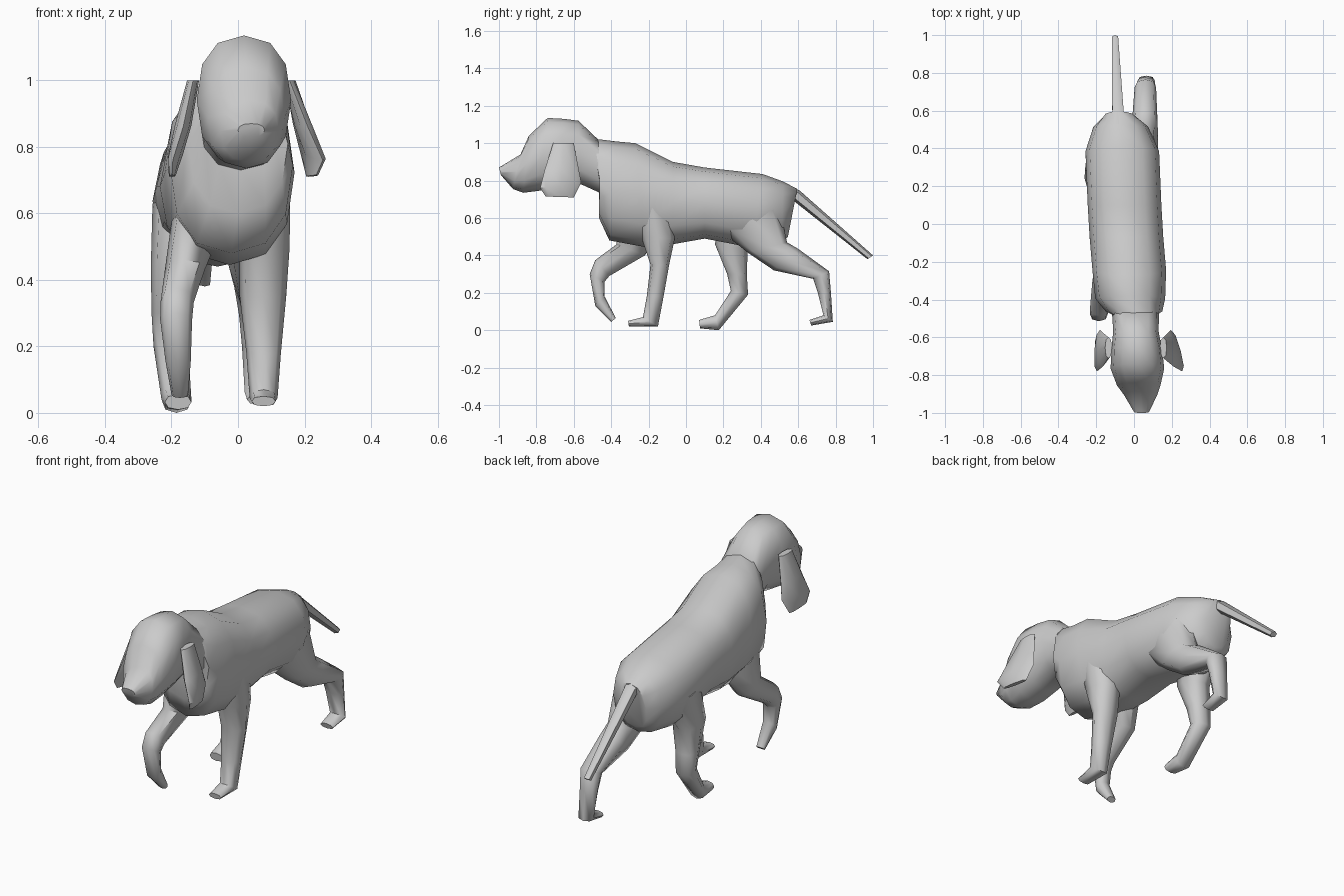
import bpy, bmesh, math
from mathutils import Vector


def loft(name, rings, sides=8, square=0.85):
    """Ring = (y1, z1, y2, z2, centre x, half width[, x skew]); y/z pairs span the section."""
    bm = bmesh.new()
    loops = []
    for y1, z1, y2, z2, cx, w, *skew in rings:
        s = skew[0] if skew else 0
        a, b = Vector((cx + s, y1, z1)), Vector((cx - s, y2, z2))
        mid, half = (a + b) / 2, (a - b) / 2
        loop = []
        for i in range(sides):
            t = 2 * math.pi * i / sides
            c, n = (math.copysign(abs(v) ** square, v) if abs(v) > 1e-6 else 0
                    for v in (math.cos(t), math.sin(t)))
            loop.append(bm.verts.new(mid + half * c + Vector((w * n, 0, 0))))
        loops.append(loop)
    for p, q in zip(loops, loops[1:]):
        for i in range(sides):
            j = (i + 1) % sides
            bm.faces.new((p[i], p[j], q[j], q[i]))
    bm.faces.new(loops[0])
    bm.faces.new(loops[-1])
    bmesh.ops.recalc_face_normals(bm, faces=bm.faces)
    me = bpy.data.meshes.new(name)
    bm.to_mesh(me)
    bm.free()
    ob = bpy.data.objects.new(name, me)
    bpy.context.collection.objects.link(ob)
    bpy.ops.object.select_all(action='DESELECT')
    ob.select_set(True)
    bpy.context.view_layer.objects.active = ob
    bpy.ops.object.shade_smooth_by_angle(angle=math.radians(55))
    return ob


# Torso, rump to neck base
loft("torso", [
    (0.595, 0.755, 0.545, 0.50, -0.08, 0.08),
    (0.52, 0.795, 0.51, 0.46, -0.07, 0.145),
    (0.41, 0.835, 0.36, 0.44, -0.062, 0.195),
    (0.10, 0.87, 0.10, 0.49, -0.05, 0.195),
    (-0.07, 0.90, -0.07, 0.46, -0.04, 0.195),
    (-0.27, 1.00, -0.22, 0.445, -0.025, 0.195),
    (-0.38, 1.01, -0.41, 0.48, -0.02, 0.185),
    (-0.46, 1.02, -0.465, 0.60, 0.0, 0.15),
    (-0.50, 1.02, -0.45, 0.73, 0.01, 0.12),
], sides=12)

# Head with neck and muzzle
loft("head", [
    (-0.47, 1.02, -0.45, 0.73, 0.008, 0.125),
    (-0.575, 1.12, -0.56, 0.78, 0.01, 0.12),
    (-0.65, 1.13, -0.69, 0.76, 0.015, 0.135),
    (-0.74, 1.135, -0.79, 0.745, 0.018, 0.142),
    (-0.84, 1.04, -0.87, 0.735, 0.025, 0.115),
    (-0.885, 0.94, -0.925, 0.755, 0.035, 0.088),
    (-1.00, 0.87, -0.99, 0.83, 0.04, 0.04),
], sides=12)

# Hanging ears
loft("right_ear", [
    (-0.71, 1.00, -0.60, 1.00, 0.155, 0.018),
    (-0.755, 0.86, -0.575, 0.87, 0.195, 0.025, 0.015),
    (-0.78, 0.76, -0.56, 0.79, 0.225, 0.022, 0.03),
    (-0.75, 0.715, -0.60, 0.71, 0.223, 0.012, 0.012),
])
loft("left_ear", [
    (-0.71, 1.00, -0.60, 1.00, -0.135, 0.018),
    (-0.755, 0.86, -0.575, 0.87, -0.165, 0.025),
    (-0.78, 0.76, -0.56, 0.79, -0.188, 0.022, -0.008),
    (-0.75, 0.715, -0.60, 0.71, -0.198, 0.01),
])

# Standing right foreleg
loft("front_right_leg", [
    (-0.30, 0.72, -0.08, 0.68, 0.09, 0.068),
    (-0.24, 0.50, -0.06, 0.49, 0.08, 0.075),
    (-0.19, 0.35, -0.09, 0.35, 0.075, 0.07),
    (-0.21, 0.18, -0.12, 0.18, 0.077, 0.052),
    (-0.23, 0.07, -0.15, 0.02, 0.077, 0.042),
    (-0.31, 0.05, -0.305, 0.02, 0.077, 0.036),
])

# Raised left foreleg
loft("front_left_leg", [
    (-0.40, 0.62, -0.14, 0.53, -0.12, 0.08),
    (-0.37, 0.46, -0.22, 0.40, -0.16, 0.06),
    (-0.485, 0.375, -0.41, 0.29, -0.183, 0.05),
    (-0.515, 0.30, -0.435, 0.26, -0.186, 0.048),
    (-0.485, 0.13, -0.435, 0.18, -0.18, 0.038),
    (-0.40, 0.045, -0.375, 0.065, -0.175, 0.025),
])

# Left hind leg, swung forward
loft("back_left_leg", [
    (0.18, 0.64, 0.45, 0.62, -0.175, 0.082),
    (0.155, 0.46, 0.33, 0.43, -0.19, 0.072),
    (0.22, 0.30, 0.325, 0.30, -0.20, 0.06),
    (0.24, 0.21, 0.332, 0.19, -0.202, 0.052),
    (0.155, 0.08, 0.175, 0.0, -0.185, 0.045),
    (0.07, 0.055, 0.075, 0.01, -0.18, 0.04),
])

# Right hind leg, stretched back
loft("back_right_leg", [
    (0.20, 0.52, 0.50, 0.66, 0.04, 0.085),
    (0.33, 0.415, 0.54, 0.47, 0.05, 0.078),
    (0.47, 0.32, 0.60, 0.435, 0.057, 0.068),
    (0.68, 0.275, 0.765, 0.315, 0.06, 0.057),
    (0.705, 0.20, 0.775, 0.20, 0.062, 0.05),
    (0.735, 0.08, 0.785, 0.045, 0.065, 0.045),
    (0.66, 0.055, 0.67, 0.025, 0.065, 0.038),
])

# Tail
loft("tail", [
    (0.53, 0.79, 0.52, 0.71, -0.085, 0.045),
    (0.61, 0.745, 0.565, 0.70, -0.085, 0.034),
    (1.00, 0.40, 0.97, 0.38, -0.10, 0.018),
], sides=6)
